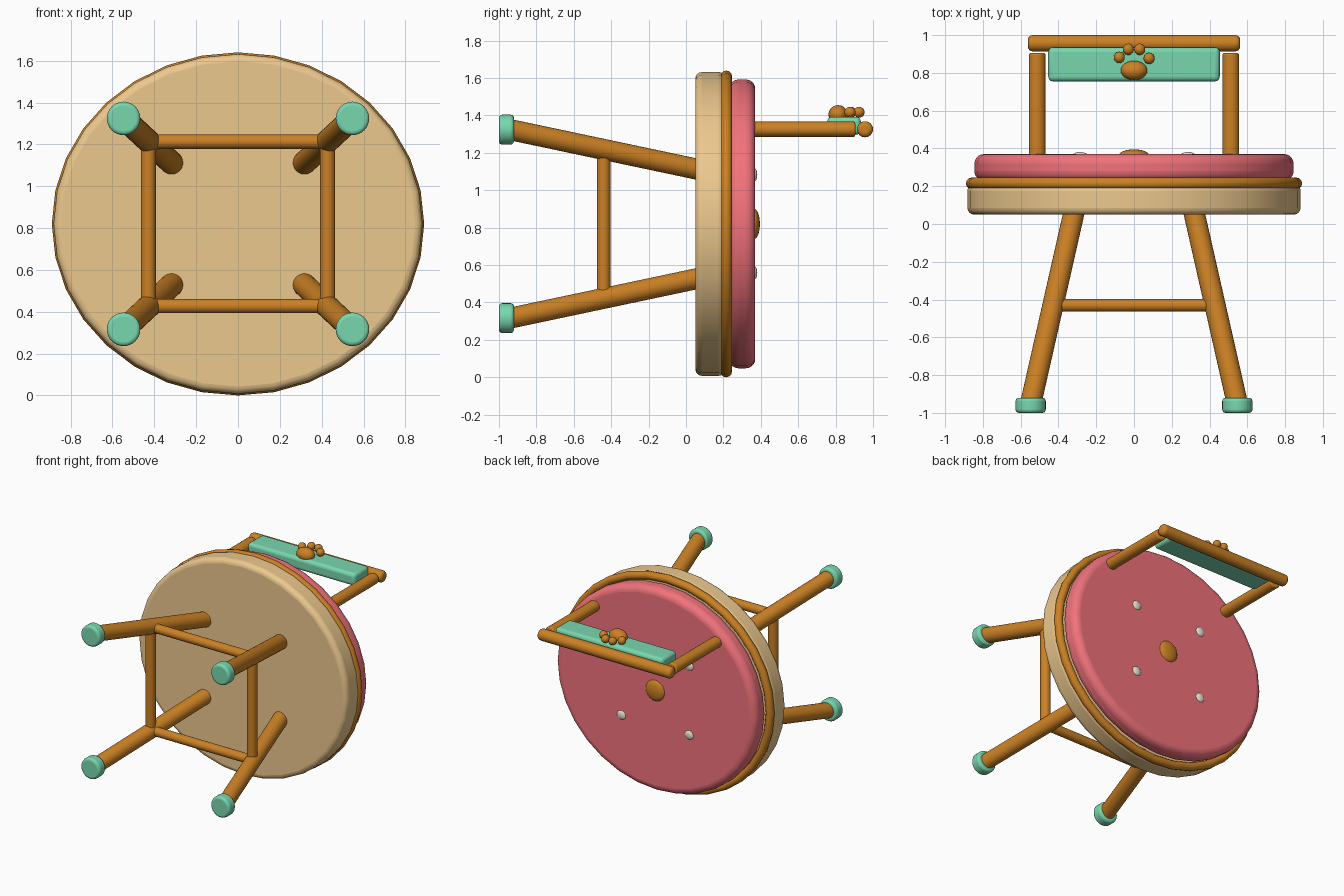
import bpy, bmesh, math
from mathutils import Vector, Matrix

if "Cube" in bpy.data.objects:
    bpy.data.objects.remove(bpy.data.objects["Cube"])


def material(name, rgb):
    m = bpy.data.materials.new(name)
    m.diffuse_color = (*rgb, 1)
    m.use_nodes = True
    m.node_tree.nodes["Principled BSDF"].inputs["Base Color"].default_value = m.diffuse_color
    return m


WOOD = material("brown_wood", (0.60, 0.22, 0.018))
TAN = material("pale_wood", (0.84, 0.58, 0.27))
PINK = material("pink_fabric", (0.88, 0.17, 0.20))
MINT = material("mint", (0.19, 0.68, 0.43))
CREAM = material("cream", (0.85, 0.80, 0.68))
CZ = 0.82  # height of the seat axis


def finish(name, bm, mat, bevel=0, segments=4):
    bmesh.ops.recalc_face_normals(bm, faces=bm.faces)
    me = bpy.data.meshes.new(name)
    bm.to_mesh(me)
    bm.free()
    ob = bpy.data.objects.new(name, me)
    bpy.context.collection.objects.link(ob)
    me.materials.append(mat)
    if bevel:
        b = ob.modifiers.new("bevel", "BEVEL")
        b.width, b.segments, b.limit_method = bevel, segments, "ANGLE"
    bpy.ops.object.select_all(action="DESELECT")
    ob.select_set(True)
    bpy.context.view_layer.objects.active = ob
    bpy.ops.object.shade_smooth_by_angle(angle=math.radians(40))
    return ob


def rod(name, a, b, rx, mat, rz=None, sides=32, bevel=0, segments=4):
    a, b = Vector(a), Vector(b)
    d = b - a
    bm = bmesh.new()
    bmesh.ops.create_cone(bm, cap_ends=True, segments=sides, radius1=1, radius2=1, depth=d.length)
    rot = Vector((0, 0, 1)).rotation_difference(d).to_matrix().to_4x4()
    bmesh.ops.transform(bm, verts=bm.verts, matrix=Matrix.Translation((a + b) / 2) @ rot
                        @ Matrix.Diagonal((rx, rz or rx, 1, 1)))
    return finish(name, bm, mat, bevel, segments)


def blob(name, c, radii, mat):
    bm = bmesh.new()
    bmesh.ops.create_uvsphere(bm, u_segments=24, v_segments=14, radius=1)
    bmesh.ops.transform(bm, verts=bm.verts, matrix=Matrix.Translation(c) @ Matrix.Diagonal((*radii, 1)))
    return finish(name, bm, mat)


# Oval seat and cushion
rod("seat", (0, 0.05, CZ), (0, 0.21, CZ), 0.882, TAN, 0.812, bevel=0.035)
rod("cushion", (0, 0.23, CZ), (0, 0.37, CZ), 0.845, PINK, 0.772, bevel=0.05, segments=5)

# Oval trim ring between seat and cushion
bm = bmesh.new()
rings = []
for i in range(32):
    t = math.tau * i / 32
    ring = []
    for j in range(12):
        p = math.tau * j / 12
        o = 0.03 * math.cos(p)
        ring.append(bm.verts.new(((0.86 + o) * math.cos(t), 0.215 + 0.031 * math.sin(p),
                                  CZ + (0.79 + o) * math.sin(t))))
    rings.append(ring)
for i in range(32):
    r, s = rings[i], rings[(i + 1) % 32]
    for j in range(12):
        k = (j + 1) % 12
        bm.faces.new((r[j], r[k], s[k], s[j]))
finish("trim_ring", bm, WOOD)

# Splayed legs, feet and cushion buttons
for sx, sn in ((-1, "left"), (1, "right")):
    for sz, zn in ((-1, "lower"), (1, "upper")):
        tag = f"{zn}_{sn}"
        rod(f"leg_{tag}", (sx * 0.549, -0.96, CZ + sz * 0.508),
            (sx * 0.309, 0.1, CZ + sz * 0.284), 0.056, WOOD, sides=24)
        rod(f"foot_{tag}", (sx * 0.547, -1, CZ + sz * 0.504),
            (sx * 0.547, -0.92, CZ + sz * 0.504), 0.08, MINT, bevel=0.018)
        blob(f"button_{tag}", (sx * 0.285, 0.365, CZ + sz * 0.262), (0.038, 0.016, 0.036), CREAM)
blob("centre_button", (0, 0.365, CZ), (0.08, 0.03, 0.08), WOOD)

# Stretchers between the legs
for s, n in ((-1, "low"), (1, "high")):
    z = CZ + s * 0.393
    rod(f"cross_stretcher_{n}", (-0.42, -0.43, z), (0.42, -0.43, z), 0.034, WOOD, sides=20)
    x = s * 0.428
    rod(f"side_stretcher_{n}", (x, -0.44, CZ - 0.385), (x, -0.44, CZ + 0.385), 0.036, WOOD, sides=20)

# Backrest posts and top rail
for s, n in ((-1, "left"), (1, "right")):
    rod(f"back_post_{n}", (s * 0.513, 0.3, 1.326), (s * 0.513, 0.905, 1.326), 0.044, WOOD,
        0.041, sides=24, bevel=0.01)
rod("top_rail", (-0.562, 0.957, 1.326), (0.562, 0.957, 1.326), 0.043, WOOD, sides=24, bevel=0.025)

# Backrest panel
bm = bmesh.new()
bmesh.ops.create_cube(bm, size=1)
bmesh.ops.transform(bm, verts=bm.verts, matrix=Matrix.Translation((0, 0.845, 1.345))
                    @ Matrix.Diagonal((0.908, 0.18, 0.095, 1)))
finish("back_panel", bm, MINT, 0.025)

# Paw print on the panel
blob("paw_pad", (0, 0.813, 1.405), (0.07, 0.051, 0.05), WOOD)
for i, (x, y) in enumerate(((-0.078, 0.882), (-0.03, 0.925), (0.03, 0.925), (0.08, 0.877))):
    blob(f"paw_toe_{i + 1}", (x, y, 1.417), (0.029, 0.03, 0.029), WOOD)
